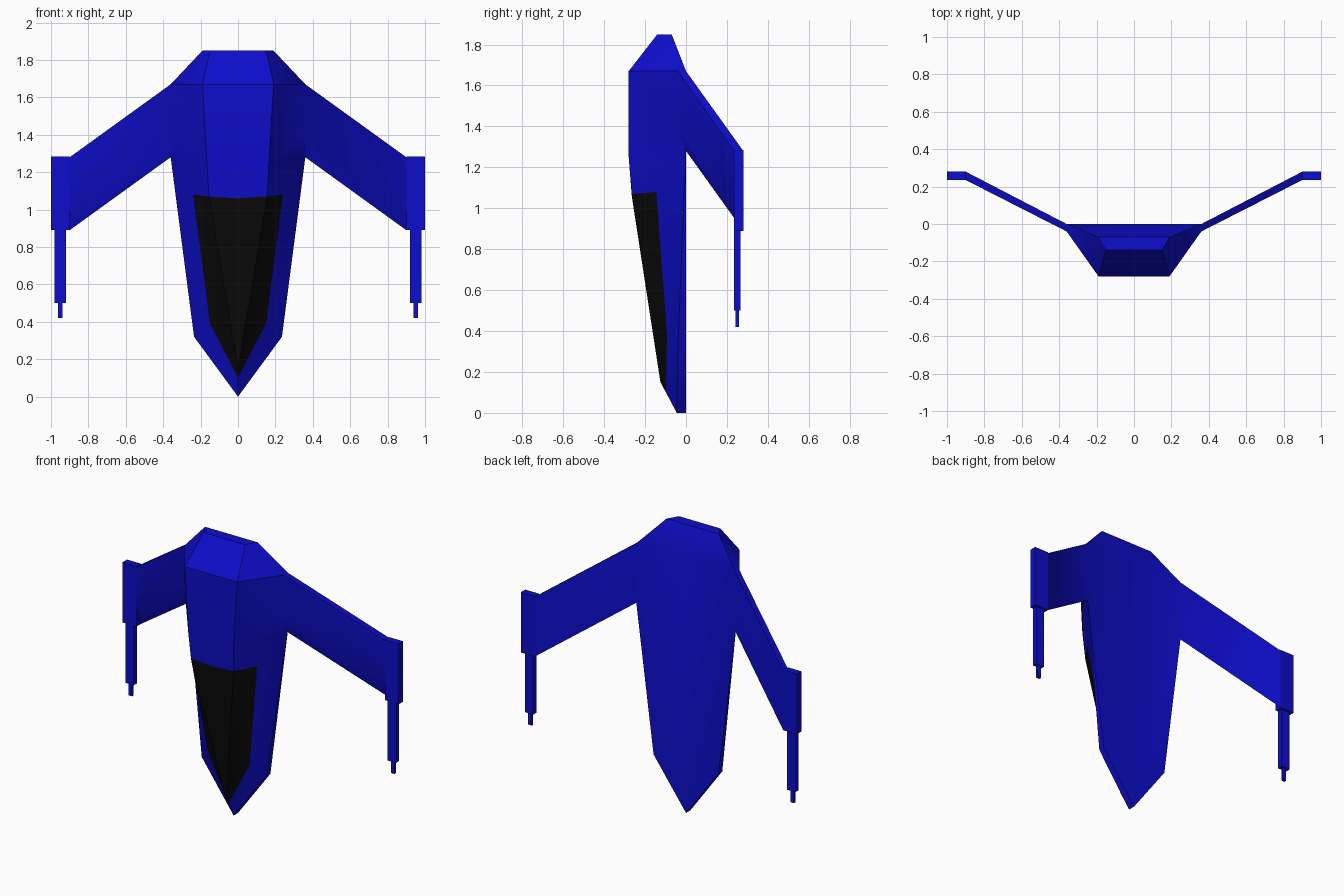
import bpy, bmesh
from mathutils import Vector

cube = bpy.data.objects.get("Cube")
if cube:
    bpy.data.objects.remove(cube, do_unlink=True)


def material(name, rgb):
    m = bpy.data.materials.new(name)
    m.use_nodes = True
    color = (*rgb, 1)
    m.diffuse_color = color
    m.node_tree.nodes["Principled BSDF"].inputs["Base Color"].default_value = color
    return m


BLUE = material("deep blue", (0.004, 0.004, 0.6))
BLACK = material("canopy black", (0.003, 0.003, 0.003))


def finish(name, bm, mats):
    bmesh.ops.recalc_face_normals(bm, faces=bm.faces)
    mesh = bpy.data.meshes.new(name)
    bm.to_mesh(mesh)
    bm.free()
    for m in mats:
        mesh.materials.append(m)
    ob = bpy.data.objects.new(name, mesh)
    bpy.context.collection.objects.link(ob)
    return ob


def box(name, lo, hi):
    bm = bmesh.new()
    bmesh.ops.create_cube(bm, size=1)
    lo, hi = Vector(lo), Vector(hi)
    for v in bm.verts:
        v.co = (lo + hi) / 2 + v.co * (hi - lo)
    return finish(name, bm, [BLUE])


# Left half of the airframe: named corner points
points = dict(
    top_f0=(0, -.14, 1.85), top_f=(.15, -.14, 1.85),
    top_b0=(0, -.07, 1.85), top_b=(.19, -.07, 1.85),
    ridge0=(0, -.28, 1.67), ridge=(.19, -.28, 1.67),
    brow0=(0, -.28, 1.25), brow=(.165, -.28, 1.25),
    glass0=(0, -.265, 1.06), glass=(.155, -.265, 1.07),
    glass_side=(.24, -.145, 1.08), glass_low=(.15, -.093, .39),
    glass_tip=(0, -.098, .1), nose_top=(0, -.125, .15),
    shoulder=(.36, -.04, 1.67), root_mid=(.36, -.04, 1.4),
    root_low=(.36, 0, 1.28), back_top=(.36, 0, 1.67), back_top0=(0, 0, 1.67),
    cheek=(.235, -.04, .32), cheek_b=(.235, 0, .32),
    nose=(0, -.045, 0), nose_b=(0, 0, 0),
    tip_f=(.9, .235, 1.28), tip_mid=(.9, .235, 1.02),
    tip_low=(.9, .28, .89), tip_b=(.9, .28, 1.28))

blue_faces = [
    # roof
    "top_f0 top_f top_b top_b0", "top_f0 ridge0 ridge top_f",
    "top_f ridge shoulder top_b", "top_b shoulder back_top",
    "top_b back_top back_top0 top_b0",
    # front and flanks
    "ridge0 brow0 brow ridge", "brow0 glass0 glass brow",
    "ridge brow root_mid shoulder", "brow root_low root_mid",
    "brow glass glass_side root_low", "root_low glass_side glass_low cheek",
    "cheek glass_low glass_tip nose",
    # edge strip and back
    "root_low cheek cheek_b", "cheek nose nose_b cheek_b",
    "back_top0 back_top root_low cheek_b nose_b",
    # wing
    "shoulder back_top tip_b tip_f", "shoulder root_mid tip_mid tip_f",
    "root_mid root_low tip_low tip_mid", "back_top root_low tip_low tip_b",
    "tip_f tip_mid tip_low tip_b"]
black_faces = [
    "glass0 glass nose_top", "glass glass_side glass_low nose_top",
    "nose_top glass_low glass_tip"]

bm = bmesh.new()
verts = {k: bm.verts.new(co) for k, co in points.items()}
for index, group in enumerate((blue_faces, black_faces)):
    for names in group:
        bm.faces.new([verts[n] for n in names.split()]).material_index = index
bmesh.ops.mirror(bm, geom=bm.verts[:] + bm.edges[:] + bm.faces[:],
                 axis='X', merge_dist=0.001)
airframe = finish("hull_and_wings", bm, [BLUE, BLACK])

# Gentle smoothing where the wings meet the back
bpy.ops.object.select_all(action='DESELECT')
airframe.select_set(True)
bpy.context.view_layer.objects.active = airframe
bpy.ops.object.shade_smooth_by_angle(angle=0.52)


# Wingtip pods with stepped guns
def side_box(name, side, x0, x1, y0, y1, z0, z1):
    a, b = sorted((side * x0, side * x1))
    box(name, (a, y0, z0), (b, y1, z1))


for label, side in (("left", 1), ("right", -1)):
    side_box(label + "_wingtip", side, .9, 1, .235, .28, .89, 1.285)
    side_box(label + "_gun_barrel", side, .92, .98, .235, .267, .5, .9)
    side_box(label + "_gun_muzzle", side, .937, .963, .243, .258, .42, .51)
